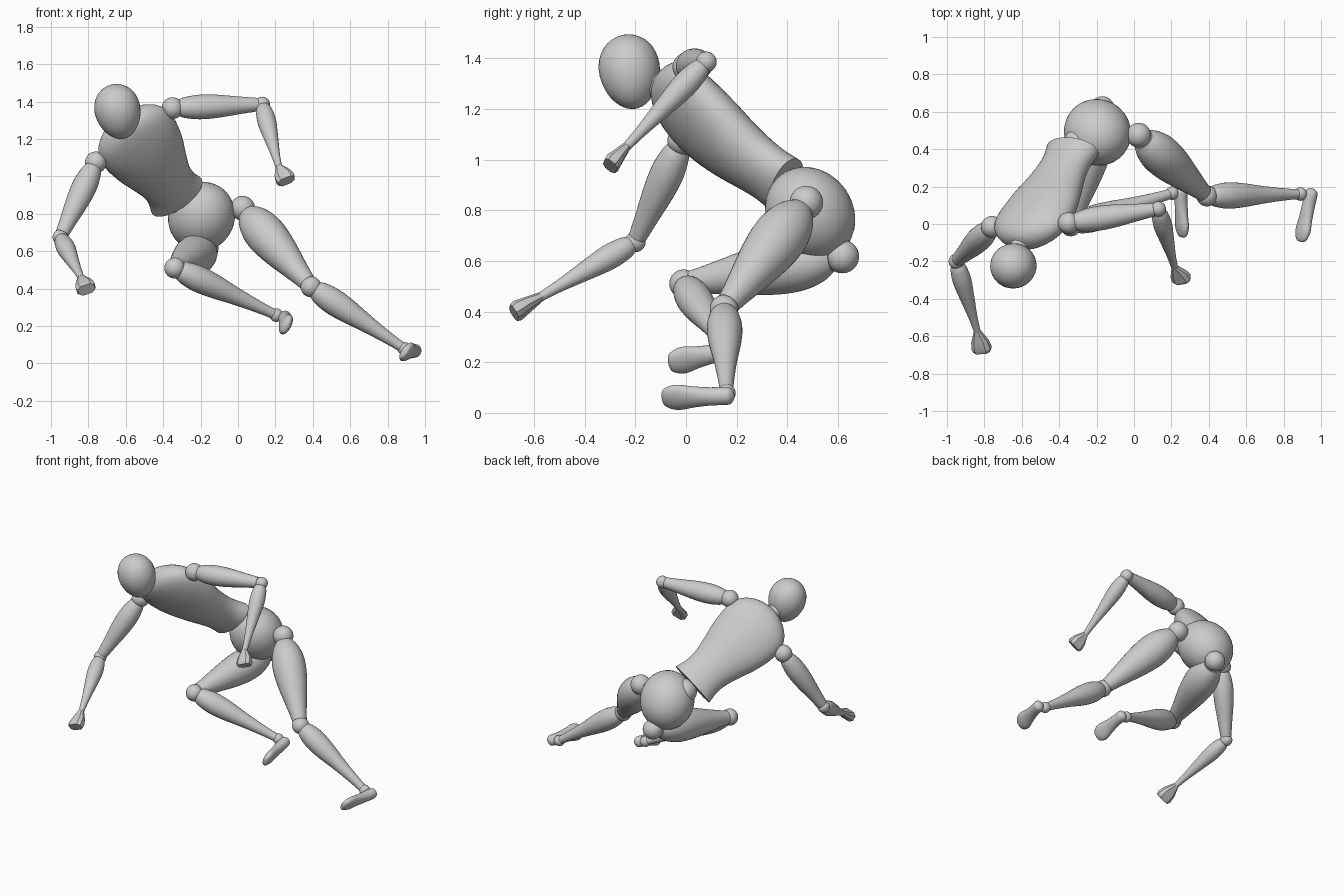
import bpy, bmesh, math
from mathutils import Vector as V, Matrix

if "Cube" in bpy.data.objects:
    bpy.data.objects.remove(bpy.data.objects["Cube"])


def finish(name, bm, angle=40):
    bmesh.ops.recalc_face_normals(bm, faces=bm.faces)
    me = bpy.data.meshes.new(name)
    bm.to_mesh(me)
    bm.free()
    ob = bpy.data.objects.new(name, me)
    bpy.context.collection.objects.link(ob)
    bpy.ops.object.select_all(action='DESELECT')
    ob.select_set(True)
    bpy.context.view_layer.objects.active = ob
    bpy.ops.object.shade_smooth_by_angle(angle=math.radians(angle))
    return ob


def refine(rows, k=5):
    # Catmull-Rom smoothing of the section rows
    out = []
    for i in range(len(rows) - 1):
        p = [V(rows[min(max(i + j, 0), len(rows) - 1)]) for j in (-1, 0, 1, 2)]
        for s in range(k):
            t = s / k
            out.append(p[1] + 0.5 * t * (p[2] - p[0]
                       + t * (2 * p[0] - 5 * p[1] + 4 * p[2] - p[3]
                              + t * (3 * (p[1] - p[2]) + p[3] - p[0]))))
    return out + [V(rows[-1])]


def loft(name, origin, axis, side, rows, n=28):
    # rows: distance along axis, half width, half depth, depth offset
    a = V(axis).normalized()
    x = V(side)
    x = (x - a * x.dot(a)).normalized()
    y = a.cross(x)
    bm = bmesh.new()
    rings = []
    for d, w, h, off in refine(rows):
        c = V(origin) + a * d + y * off
        rings.append([bm.verts.new(c + x * w * math.cos(2 * math.pi * i / n)
                                   + y * h * math.sin(2 * math.pi * i / n)) for i in range(n)])
    for r, q in zip(rings, rings[1:]):
        for i in range(n):
            bm.faces.new((r[i], r[(i + 1) % n], q[(i + 1) % n], q[i]))
    bm.faces.new(rings[0][::-1])
    bm.faces.new(rings[-1])
    return finish(name, bm)


def limb(name, a, b, prof):
    ax = V(b) - V(a)
    return loft(name, a, ax, ax.orthogonal(), [(t * ax.length, r, r, 0) for t, r in prof])


def ball(name, c, r, axes=None, taper=0):
    # axes: three directions matching the three radii in r
    bm = bmesh.new()
    bmesh.ops.create_uvsphere(bm, u_segments=32, v_segments=20, radius=1)
    r = r if isinstance(r, tuple) else (r, r, r)
    m = Matrix([V(q).normalized() for q in axes]).transposed() if axes else Matrix.Identity(3)
    for v in bm.verts:
        k = 1 + taper * v.co.z
        v.co = V(c) + m @ V((v.co.x * r[0] * k, v.co.y * r[1] * k, v.co.z * r[2]))
    return finish(name, bm)


THIGH = [(.07, .055), (.14, .083), (.25, .104), (.38, .108), (.55, .095), (.75, .07), (.88, .054), (.95, .047)]
SHIN = [(.04, .045), (.1, .06), (.22, .07), (.38, .065), (.6, .047), (.8, .034), (.93, .028), (1, .028)]
UPPER_ARM = [(.06, .042), (.14, .056), (.3, .066), (.5, .062), (.75, .047), (.95, .036)]
FOREARM = [(.05, .035), (.12, .045), (.28, .05), (.5, .04), (.8, .024), (1, .018)]


def foot(name, heel, toe, up):
    ax = V(toe) - V(heel)
    L = ax.length
    loft(name, heel, ax, ax.cross(V(up)),
         [(-.036, .008, .008, 0), (-.03, .022, .02, 0), (-.01, .036, .034, 0), (.25 * L, .037, .034, 0),
          (.55 * L, .046, .031, 0), (.8 * L, .057, .03, 0), (.96 * L, .05, .025, 0),
          (L + .014, .034, .016, 0), (L + .02, .01, .006, 0)])


def hand(name, wrist, tip, wide):
    # wedge-shaped fist: narrow at the wrist, broad and flat at the knuckles
    ax = V(tip) - V(wrist)
    L = ax.length
    ax.normalize()
    x = V(wide)
    x = (x - ax * x.dot(ax)).normalized()
    y = ax.cross(x)
    bm = bmesh.new()
    rings = []
    for t, w, h in ((-.05, .016, .016), (.5, .046, .026), (.85, .052, .034), (1, .045, .03)):
        c = V(wrist) + ax * t * L
        rings.append([bm.verts.new(c + x * w * i + y * h * j)
                      for i, j in ((1, .5), (.6, 1), (-.6, 1), (-1, .5), (-1, -.5), (-.6, -1), (.6, -1), (1, -.5))])
    for r, q in zip(rings, rings[1:]):
        for i in range(8):
            bm.faces.new((r[i], r[(i + 1) % 8], q[(i + 1) % 8], q[i]))
    bm.faces.new(rings[0][::-1])
    bm.faces.new(rings[-1])
    finish(name, bm, 25)


# Head and neck
up = V((-.065, -.04, .29)).normalized()
hx = V((1, 0, .22)).normalized()
ball("head", (-.642, -.222, 1.346), (.122, .12, .149), (hx, up.cross(hx), up), .1)
limb("neck", (-.58, -.04, 1.25), (-.635, -.18, 1.325), [(0, .055), (.5, .05), (1, .05)])

# Torso, leaning forward and sideways
loft("torso", (-.555, 0, 1.22), (.23, .40, -.33), (.82, .03, .58),
     [(-.155, .03, .025, 0), (-.14, .09, .055, 0), (-.105, .155, .082, 0), (-.05, .205, .1, 0),
      (.02, .226, .11, .003), (.1, .224, .114, .008), (.2, .205, .114, .012), (.3, .175, .109, .014),
      (.4, .15, .102, .01), (.48, .146, .097, .004), (.56, .162, .097, 0)], 40)

# Waist ball and pelvis
ball("waist", (-.295, .435, .855), .08)
ball("pelvis", (-.195, .49, .785), (.193, .17, .18),
     ((.6, -.456, .66), (.031, -.808, -.587), (.76, .40, -.51)))

# Arms: side, shoulder, elbow, wrist, fist end, fist width direction
for s, sh, el, wr, tip, wide in (
        ("left", (-.35, .005, 1.365), (.13, .08, 1.385), (.218, -.235, 1.05), (.26, -.3, .975), (1, .1, .3)),
        ("right", (-.76, -.015, 1.075), (-.95, -.2, .675), (-.838, -.575, .457), (-.81, -.68, .395), (1, 0, .3))):
    ball(s + "_shoulder", sh, .058)
    limb(s + "_upper_arm", sh, el, UPPER_ARM)
    ball(s + "_elbow", el, .041)
    limb(s + "_forearm", el, wr, FOREARM)
    hand(s + "_hand", wr, tip, wide)

# Legs: side, hip, knee, ankle, heel, toe
for s, hip, kn, an, heel, toe in (
        ("left", (.025, .475, .83), (.39, .15, .41), (.89, .16, .078), (.945, .155, .067), (.895, -.075, .06)),
        ("right", (-.17, .617, .617), (-.338, -.01, .51), (.205, .165, .258), (.25, .165, .245), (.258, -.05, .2))):
    ball(s + "_hip", hip, .066)
    limb(s + "_thigh", hip, kn, THIGH)
    ball(s + "_knee", kn, .056)
    limb(s + "_shin", kn, an, SHIN)
    ball(s + "_ankle", an, .036)
    foot(s + "_foot", heel, toe, V(kn) - V(an))
